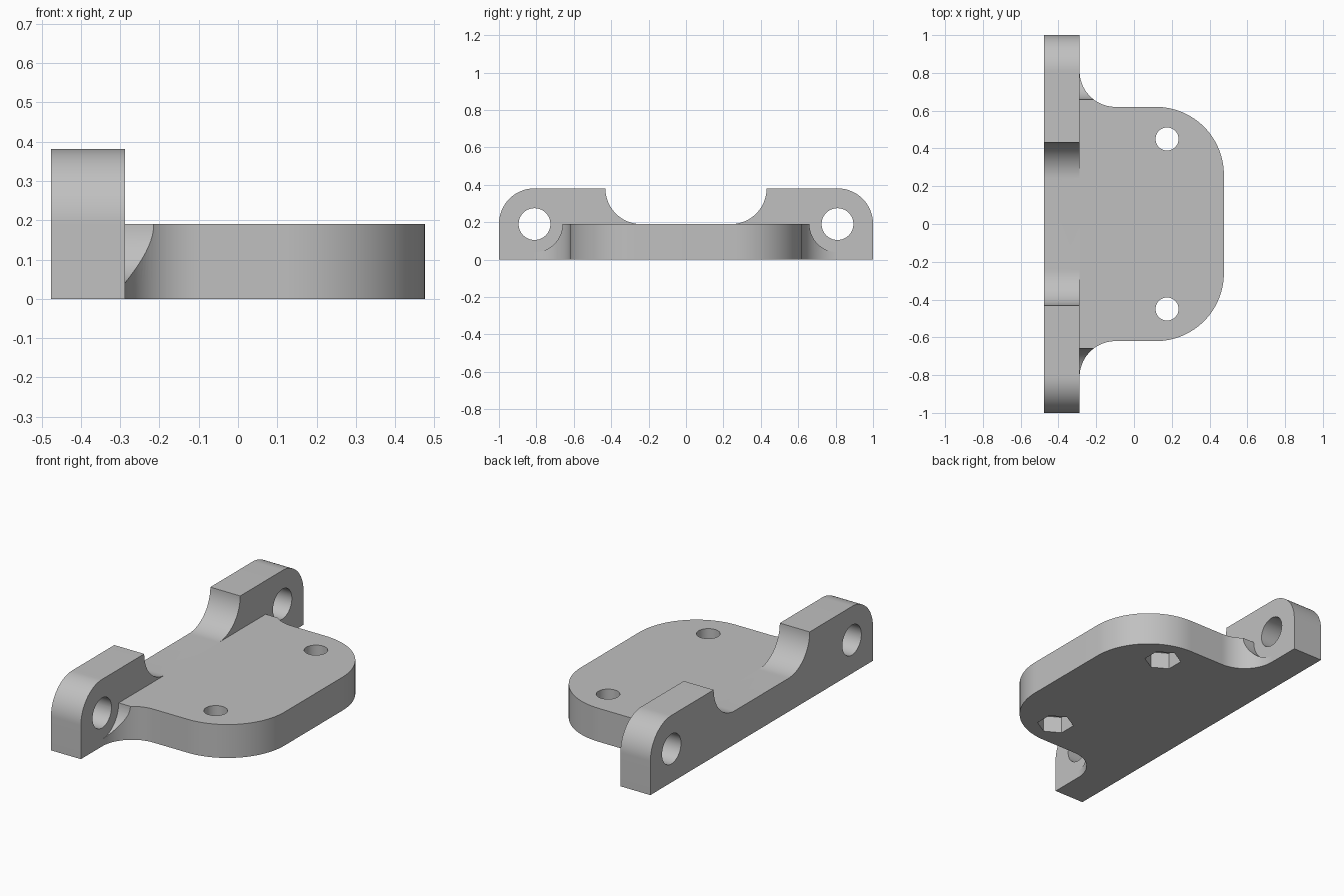
import bpy
import bmesh
import math
from mathutils import Matrix, Vector

if "Cube" in bpy.data.objects:
    bpy.data.objects.remove(bpy.data.objects["Cube"], do_unlink=True)

# Main dimensions
X0, X1 = -0.476, 0.476      # back of flange, front of plate
XF = -0.288                 # inner face of flange
T, H = 0.19, 0.381          # plate thickness, flange height
PIVOT_Y = 0.81              # ear hole position
PLATE_Y = 0.62              # plate half width
R = 0.19                    # common fillet radius
BIG = 0.36                  # plate corner radius

grey = bpy.data.materials.new("plain grey")
grey.use_nodes = True
COLOR = (0.53, 0.53, 0.53, 1)
grey.diffuse_color = COLOR
grey.node_tree.nodes["Principled BSDF"].inputs["Base Color"].default_value = COLOR


def arc(cx, cy, r, a0, a1, n=24):
    angles = [math.radians(a0 + (a1 - a0) * i / n) for i in range(n + 1)]
    return [(cx + r * math.cos(a), cy + r * math.sin(a)) for a in angles]


def make_object(name, bm):
    bmesh.ops.recalc_face_normals(bm, faces=bm.faces)
    mesh = bpy.data.meshes.new(name)
    bm.to_mesh(mesh)
    bm.free()
    mesh.materials.append(grey)
    obj = bpy.data.objects.new(name, mesh)
    bpy.context.collection.objects.link(obj)
    return obj


def extrude(name, points, to_3d, direction):
    bm = bmesh.new()
    face = bm.faces.new([bm.verts.new(to_3d(*p)) for p in points])
    new = bmesh.ops.extrude_face_region(bm, geom=[face])["geom"]
    verts = [v for v in new if isinstance(v, bmesh.types.BMVert)]
    bmesh.ops.translate(bm, verts=verts, vec=Vector(direction))
    return make_object(name, bm)


def cylinder(name, center, radius, depth, axis="Z", sides=64, turn=0):
    bm = bmesh.new()
    rot = Matrix.Rotation(math.pi / 2, 4, "Y") if axis == "X" else Matrix.Rotation(turn, 4, "Z")
    bmesh.ops.create_cone(bm, cap_ends=True, segments=sides, radius1=radius, radius2=radius,
                          depth=depth, matrix=Matrix.Translation(center) @ rot)
    obj = make_object(name, bm)
    obj.hide_render = True
    return obj


def boolean(target, other, operation):
    mod = target.modifiers.new("boolean", "BOOLEAN")
    mod.operation = operation
    mod.solver = "EXACT"
    mod.object = other
    bpy.ops.object.select_all(action="DESELECT")
    bpy.context.view_layer.objects.active = target
    target.select_set(True)
    bpy.ops.object.modifier_apply(modifier=mod.name)
    bpy.data.objects.remove(other, do_unlink=True)


def mirrored(half):
    # Close a half outline by reflecting its first coordinate
    return half + [(-a, b) for a, b in reversed(half)]


# Base plate: rounded front corners, fillets sweeping out to the ears
half = [(PIVOT_Y, X0 + 0.09)]
half += [(y, x) for x, y in arc(XF + R, PIVOT_Y, R, 180, 270)]
half += [(y, x) for x, y in arc(X1 - BIG, PLATE_Y - BIG, BIG, 90, 0, 32)]
plate = extrude("base_plate", mirrored(half), lambda y, x: (x, y, 0), (0, 0, T))

# Clearance around the ear holes, cut from the fillets only
for s in (-1, 1):
    cut = cylinder("clearance_cutter", (XF + 0.2, s * PIVOT_Y, T), 0.15, 0.4, "X")
    boolean(plate, cut, "DIFFERENCE")

# Flange with rounded ears and a scooped middle
half = [(1, 0)] + arc(1 - R, H - R, R, 0, 90) + arc(0.43 - R, T + R + 0.001, R + 0.001, 0, -90)
flange = extrude("mounting_bracket", mirrored(half), lambda y, z: (X0, y, z), (XF - X0, 0, 0))
boolean(flange, plate, "UNION")

# Ear holes, plate holes and hexagonal nut pockets underneath
for s in (-1, 1):
    boolean(flange, cylinder("ear_hole_cutter", (X0 + 0.09, s * PIVOT_Y, T), 0.085, 0.4, "X"),
            "DIFFERENCE")
    boolean(flange, cylinder("plate_hole_cutter", (0.175, s * 0.45, 0.1), 0.061, 0.5),
            "DIFFERENCE")
    boolean(flange, cylinder("nut_cutter", (0.175, s * 0.45, 0), 0.098, T, sides=6),
            "DIFFERENCE")

# Smooth curved walls, crisp edges
bpy.ops.object.select_all(action="DESELECT")
bpy.context.view_layer.objects.active = flange
flange.select_set(True)
bpy.ops.object.shade_smooth_by_angle(angle=math.radians(30))
